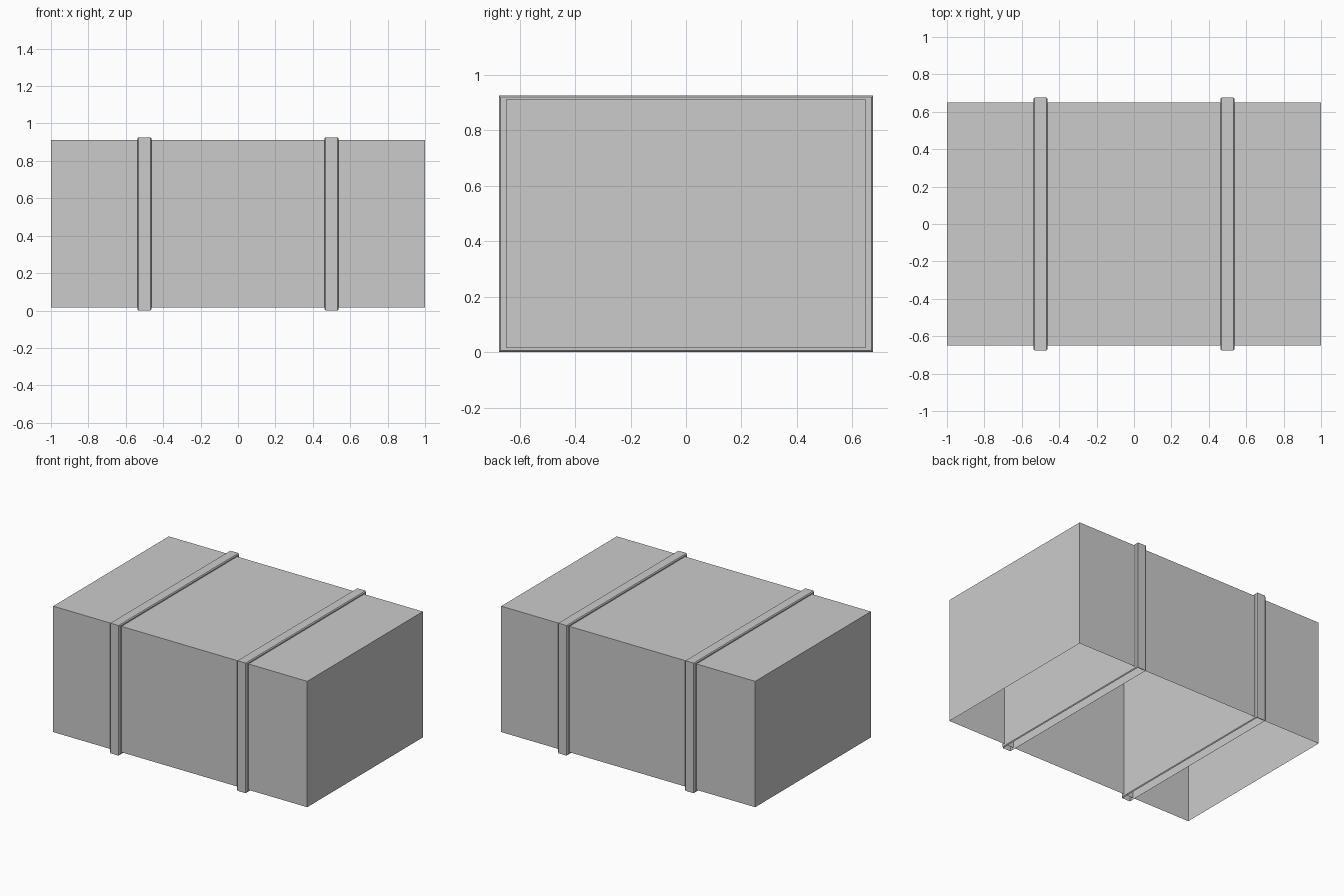
import bpy, bmesh
from mathutils import Matrix, Vector

if "Cube" in bpy.data.objects:
    bpy.data.objects.remove(bpy.data.objects["Cube"])

grey = bpy.data.materials.new("plain grey")
grey.diffuse_color = (0.6, 0.6, 0.6, 1)
grey.use_nodes = True
grey.node_tree.nodes["Principled BSDF"].inputs["Base Color"].default_value = grey.diffuse_color


def open_box(name, lo, hi, rim=0.0):
    """Box shell with no underside; rim chamfers the edges around both x ends."""
    lo, hi = Vector(lo), Vector(hi)
    bm = bmesh.new()
    size = hi - lo
    bmesh.ops.create_cube(bm, size=1, matrix=Matrix.Translation((lo + hi) / 2) @ Matrix.Diagonal((*size, 1)))
    if rim:
        edges = [e for e in bm.edges if abs(e.verts[0].co.x - e.verts[1].co.x) < 1e-4]
        bmesh.ops.bevel(bm, geom=edges, offset=rim, segments=1, affect='EDGES')
    bm.normal_update()
    under = [f for f in bm.faces if f.normal.z < -0.9]
    bmesh.ops.delete(bm, geom=under, context='FACES')
    mesh = bpy.data.meshes.new(name)
    bm.to_mesh(mesh)
    bm.free()
    mesh.materials.append(grey)
    obj = bpy.data.objects.new(name, mesh)
    bpy.context.collection.objects.link(obj)
    return obj


# main body of the crate, open underneath
open_box("crate_body", (-1, -0.65, 0.016), (1, 0.65, 0.912))

# two bands wrapped around the crate
for side, x in (("left", -0.5), ("right", 0.5)):
    open_box(side + "_band", (x - 0.038, -0.675, 0), (x + 0.038, 0.675, 0.926), rim=0.006)
